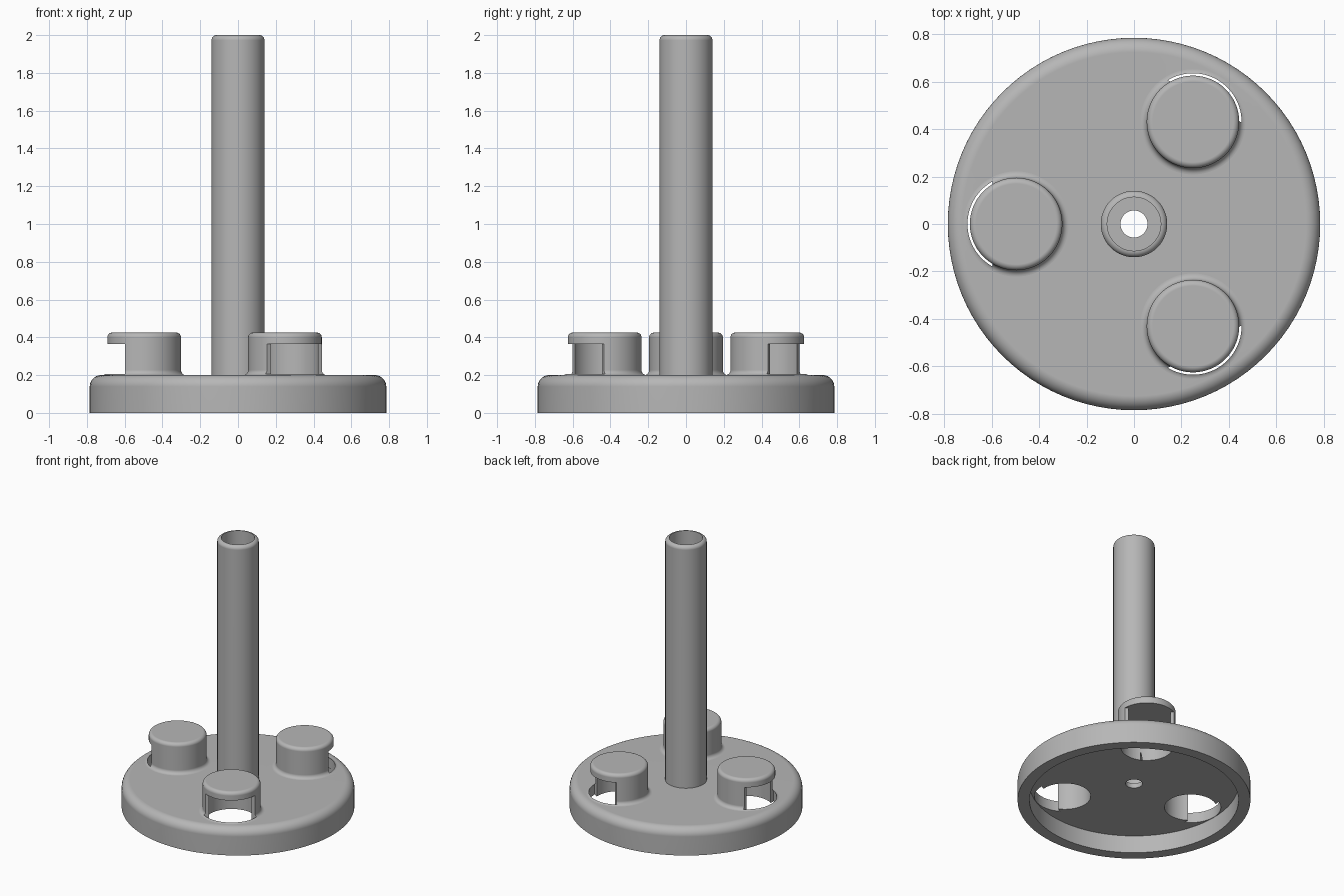
import bpy, math
from mathutils import Matrix

if "Cube" in bpy.data.objects:
    bpy.data.objects.remove(bpy.data.objects["Cube"], do_unlink=True)

SEG = 96
LUG_R, LUG_DIST, CAP_UNDER, CAP_TOP = 0.195, 0.497, 0.365, 0.425

grey = bpy.data.materials.new("plain_grey")
grey.use_nodes = True
grey.diffuse_color = (0.47, 0.47, 0.47, 1)
grey.node_tree.nodes["Principled BSDF"].inputs["Base Color"].default_value = (0.47, 0.47, 0.47, 1)


def add_object(name, verts, faces, matrix=Matrix()):
    mesh = bpy.data.meshes.new(name)
    mesh.from_pydata(verts, [], faces)
    mesh.transform(matrix)
    mesh.materials.append(grey)
    obj = bpy.data.objects.new(name, mesh)
    bpy.context.collection.objects.link(obj)
    # Make all normals point outward
    bpy.context.view_layer.objects.active = obj
    bpy.ops.object.mode_set(mode="EDIT")
    bpy.ops.mesh.select_all(action="SELECT")
    bpy.ops.mesh.normals_make_consistent(inside=False)
    bpy.ops.object.mode_set(mode="OBJECT")
    return obj


def arc(cx, cz, r, start, end, steps=8):
    angles = [math.radians(start + (end - start) * i / steps) for i in range(steps + 1)]
    return [(cx + r * math.cos(a), cz + r * math.sin(a)) for a in angles]


def lathe(name, profile, closed, matrix=Matrix()):
    """Revolve a profile; an open one is capped flat at both ends."""
    n = len(profile)
    turn = [2 * math.pi * s / SEG for s in range(SEG)]
    verts = [(r * math.cos(a), r * math.sin(a), z) for a in turn for r, z in profile]
    faces = []
    for s in range(SEG):
        a, b = s * n, (s + 1) % SEG * n
        for i in range(n if closed else n - 1):
            j = (i + 1) % n
            faces.append((a + i, b + i, b + j, a + j))
    if not closed:
        faces += [tuple(s * n + k for s in range(SEG)) for k in (0, n - 1)]
    return add_object(name, verts, faces, matrix)


def prism(name, outline, z0, z1, matrix):
    n = len(outline)
    verts = [(x, y, z) for z in (z0, z1) for x, y in outline]
    faces = [(i, (i + 1) % n, n + (i + 1) % n, n + i) for i in range(n)]
    faces += [tuple(range(n)), tuple(range(n, 2 * n))]
    return add_object(name, verts, faces, matrix)


def cut(obj, cutter):
    mod = obj.modifiers.new("cut", "BOOLEAN")
    mod.operation, mod.solver, mod.object = "DIFFERENCE", "EXACT", cutter
    bpy.context.view_layer.objects.active = obj
    bpy.ops.object.modifier_apply(modifier=mod.name)


def smooth(obj):
    bpy.ops.object.select_all(action="DESELECT")
    obj.select_set(True)
    bpy.context.view_layer.objects.active = obj
    bpy.ops.object.shade_smooth_by_angle(angle=math.radians(30))
    mod = obj.modifiers.new("flat_normals", "WEIGHTED_NORMAL")
    mod.keep_sharp = True


# Hollow round base with the bored post, in one revolved section
section = [(0.057, 0.13), (0.705, 0.13), (0.705, 0), (0.785, 0)]
section += arc(0.725, 0.14, 0.06, 0, 90)
section += [(0.14, 0.2)]
section += arc(0.113, 1.973, 0.027, 0, 90)
section += [(0.113, 0.165), (0.057, 0.165)]
base = lathe("base_and_post", section, True)

# Three hollow capped lugs, each open on its outward side
lug_profile = [(0.222, 0.19)] + arc(0.222, 0.227, 0.027, 270, 180)
lug_profile += arc(0.17, 0.4, 0.025, 0, 90)
opening = arc(0, 0, 0.205, -60.8, 60.8, 40)
for i, angle in enumerate((60, 180, 300)):
    place = Matrix.Rotation(math.radians(angle), 4, "Z") @ Matrix.Translation((LUG_DIST, 0, 0))
    lug = lathe(f"lug_{i + 1}", lug_profile, False, place)
    cutters = [
        lathe("pocket_cutter", [(0.175, 0.05), (0.175, CAP_UNDER)], False, place),
        prism("opening_cutter", opening, 0.05, CAP_UNDER, place),
    ]
    for cutter in cutters:
        cutter.hide_render = True
        cut(lug, cutter)
        cut(base, cutter)
        bpy.data.objects.remove(cutter, do_unlink=True)
    smooth(lug)
smooth(base)
